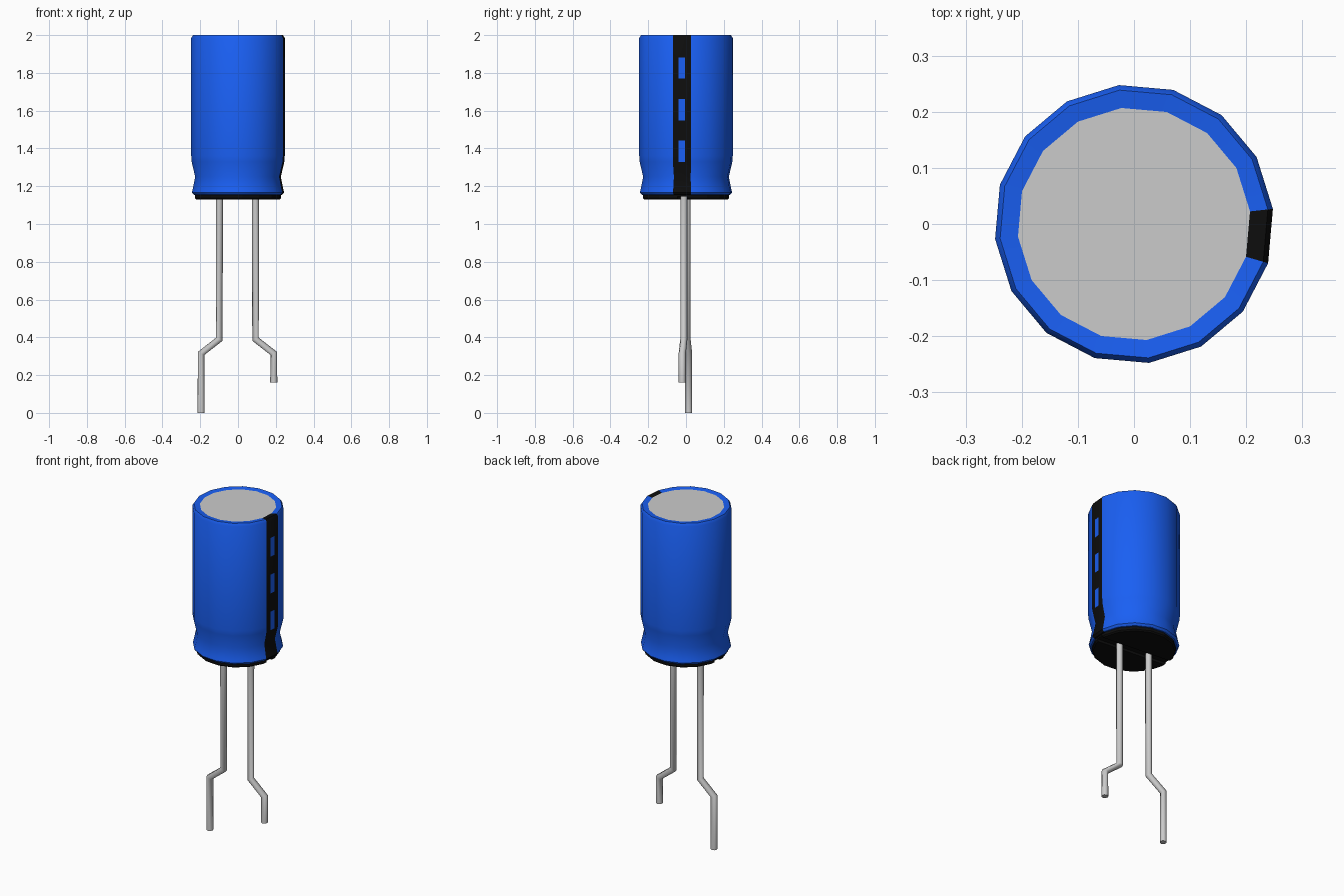
import bpy, bmesh
from math import sin, cos, radians, pi

if "Cube" in bpy.data.objects:
    bpy.data.objects.remove(bpy.data.objects["Cube"])

SIDES = 16
TURN = radians(-5.05)      # the whole part is turned slightly about z


def material(name, rgb):
    m = bpy.data.materials.new(name)
    m.diffuse_color = (*rgb, 1)
    m.use_nodes = True
    m.node_tree.nodes["Principled BSDF"].inputs["Base Color"].default_value = m.diffuse_color
    return m


BLUE = material("blue_sleeve", (0.01, 0.115, 0.9))
BLACK = material("black", (0.004, 0.004, 0.004))


def finish(name, bm, mats=(), smooth=True):
    me = bpy.data.meshes.new(name)
    bm.to_mesh(me)
    bm.free()
    ob = bpy.data.objects.new(name, me)
    bpy.context.collection.objects.link(ob)
    for m in mats:
        me.materials.append(m)
    ob.rotation_euler.z = TURN
    bpy.ops.object.select_all(action='DESELECT')
    ob.select_set(True)
    bpy.context.view_layer.objects.active = ob
    if smooth:
        bpy.ops.object.shade_smooth_by_angle(angle=radians(35))
    return ob


def lathe(profile, cap_bottom=False, cap_top=False):
    """Revolve (radius, z) points; column 0 is the flat facing +x."""
    bm = bmesh.new()
    rings = [[bm.verts.new((r * cos(a), r * sin(a), z))
              for a in ((i - 0.5) * 2 * pi / SIDES for i in range(SIDES))]
             for r, z in profile]
    for lo, hi in zip(rings, rings[1:]):
        for i in range(SIDES):
            j = (i + 1) % SIDES
            f = bm.faces.new((lo[i], lo[j], hi[j], hi[i]))
            f.material_index = 1 if i == 0 else 0
    if cap_bottom:
        bm.faces.new(rings[0][::-1])
    if cap_top:
        bm.faces.new(rings[-1])
    return bm


# Blue sleeve with crimped waist and one black column as polarity stripe
finish("sleeve", lathe([(0.215, 1.153), (0.236, 1.155), (0.246, 1.167), (0.241, 1.185),
                        (0.228, 1.25), (0.247, 1.33), (0.249, 1.36), (0.249, 1.985),
                        (0.24, 2.0), (0.208, 1.996)]), (BLUE, BLACK))

# Grey metal top
finish("can_top", lathe([(0.209, 1.98), (0.209, 1.996)], True, True))

# Black rubber base, with a groove cut along the lead line
base = finish("base", lathe([(0.225, 1.17), (0.229, 1.15), (0.229, 1.137),
                             (0.222, 1.13)][::-1], True, True), (BLACK, BLACK), False)
bm = bmesh.new()
bmesh.ops.create_cube(bm, size=1)
bmesh.ops.scale(bm, vec=(0.6, 0.05, 0.05), verts=bm.verts)
bmesh.ops.translate(bm, vec=(0, 0, 1.12), verts=bm.verts)
cutter = finish("groove_cutter", bm, (BLACK,), False)
cutter.hide_render = True
cutter.hide_set(True)
mod = base.modifiers.new("groove", 'BOOLEAN')
mod.object = cutter
mod.operation = 'DIFFERENCE'
mod.solver = 'EXACT'
bpy.context.view_layer.objects.active = base
bpy.ops.object.modifier_apply(modifier=mod.name)
bpy.data.objects.remove(cutter)

# Blue minus marks on the stripe
bm = bmesh.new()
x = 0.249 * cos(pi / SIDES) + 0.001
for z in (1.385, 1.605, 1.825):
    bm.faces.new([bm.verts.new((x, y, z + h)) for y, h in
                  ((-0.017, -0.056), (0.017, -0.056), (0.017, 0.056), (-0.017, 0.056))])
finish("stripe_marks", bm, (BLUE,), False)

# Kinked wire leads, the left one longer
for name, side, foot in (("long_lead", -1, 0.0), ("short_lead", 1, 0.16)):
    cu = bpy.data.curves.new(name, 'CURVE')
    cu.dimensions = '3D'
    cu.bevel_depth = 0.019
    cu.bevel_resolution = 2
    cu.use_fill_caps = True
    pts = [(0.096, 1.15), (0.096, 0.39), (0.193, 0.315), (0.193, foot)]
    sp = cu.splines.new('POLY')
    sp.points.add(len(pts) - 1)
    for p, (px, pz) in zip(sp.points, pts):
        p.co = (side * px, 0, pz, 1)
    sp.use_smooth = True
    ob = bpy.data.objects.new(name, cu)
    bpy.context.collection.objects.link(ob)
    ob.location = (-0.003, -0.003, 0)
    ob.rotation_euler.z = TURN
    bpy.ops.object.select_all(action='DESELECT')
    ob.select_set(True)
    bpy.context.view_layer.objects.active = ob
    bpy.ops.object.convert(target='MESH')
    bpy.ops.object.shade_smooth_by_angle(angle=radians(50))
